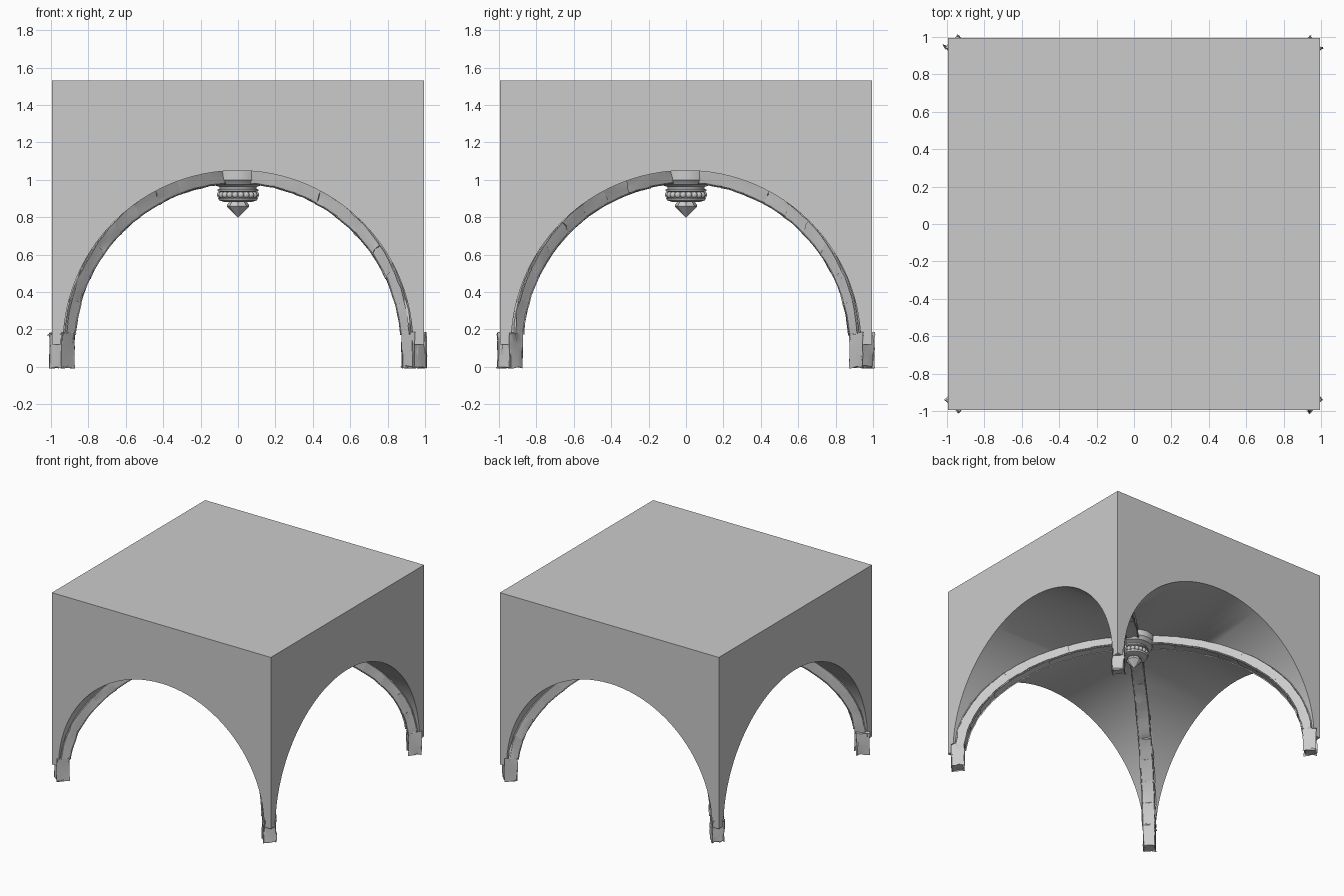
import bpy, bmesh, math, random
from mathutils import Matrix, Vector

if "Cube" in bpy.data.objects:
    bpy.data.objects.remove(bpy.data.objects["Cube"])

random.seed(4)
H, TOP, SPRING = 0.995, 1.53, 0.12      # block half width, top, springing height
A, B = 0.935, 0.93                      # arch half span and rise
N = 48


def finish(name, bm, angle=30):
    bmesh.ops.recalc_face_normals(bm, faces=bm.faces)
    me = bpy.data.meshes.new(name)
    bm.to_mesh(me)
    bm.free()
    ob = bpy.data.objects.new(name, me)
    bpy.context.collection.objects.link(ob)
    bpy.ops.object.select_all(action='DESELECT')
    ob.select_set(True)
    bpy.context.view_layer.objects.active = ob
    bpy.ops.object.shade_smooth_by_angle(angle=math.radians(angle))
    return ob


# Block hollowed by a groin vault: one side built, then turned four times
bm = bmesh.new()
arch = [(-A * math.cos(math.pi * i / N), SPRING + B * math.sin(math.pi * i / N)) for i in range(N + 1)]
arch[N // 2] = (0.0, SPRING + B)
for k in range(4):
    R = Matrix.Rotation(k * math.pi / 2, 3, 'Z')

    def face(*pts):
        bm.faces.new([bm.verts.new(R @ Vector(p)) for p in pts])

    face(*[(x, -H, z) for x, z in arch], (H, -H, SPRING), (H, -H, TOP), (-H, -H, TOP), (-H, -H, SPRING))
    for (x0, z0), (x1, z1) in zip(arch, arch[1:]):
        face((x0, -H, z0), (x1, -H, z1), (x1, -abs(x1), z1), (x0, -abs(x0), z0))
    face((A, -H, SPRING), (H, -H, SPRING), (H, -A, SPRING), (A, -A, SPRING))
    face((-H, -H, TOP), (H, -H, TOP), (0, 0, TOP))
bmesh.ops.remove_doubles(bm, verts=bm.verts, dist=1e-5)
bmesh.ops.dissolve_limit(bm, angle_limit=0.001, verts=[v for v in bm.verts if v.co.z > TOP - 0.01],
                         edges=[e for e in bm.edges if all(v.co.z > TOP - 0.01 for v in e.verts)])
finish("vault_block", bm)

# Diagonal rib curve sampled by arc length (in the plane of the diagonal)
A2 = A * math.sqrt(2)
t0, t1 = math.asin(0.06 / B), math.acos(0.108 / A)
samples = [t0 + (t1 - t0) * i / 400 for i in range(401)]
lengths = [0.0]
for a, b in zip(samples, samples[1:]):
    m = (a + b) / 2
    lengths.append(lengths[-1] + math.hypot(A2 * math.sin(m), B * math.cos(m)) * (b - a))
TOTAL = lengths[-1]


def rib_point(s, lateral, d):
    i = min(range(401), key=lambda j: abs(lengths[j] - s))
    t = samples[i]
    n = Vector((B * math.cos(t), 0, A2 * math.sin(t))).normalized()
    p = Vector((A2 * math.cos(t), 0, SPRING + B * math.sin(t)))
    inner = 0.042 + 0.018 * s / TOTAL
    off = -inner + (d + 0.5) * (inner + 0.025)
    return p + n * off + Vector((0, lateral * 0.088, 0))


def foot_point(u, lateral, d):
    return Vector((0.941 * math.sqrt(2) + d * 0.085, lateral * 0.09, (u + 0.5) * 0.177))


def stone(bm, mapping):
    # Chiselled stone: subdivided cube mapped into place, rounded and roughened
    sb = bmesh.new()
    bmesh.ops.create_cube(sb, size=1)
    bmesh.ops.subdivide_edges(sb, edges=sb.edges[:], cuts=2, use_grid_fill=True)
    hard = [e for e in sb.edges if e.calc_face_angle(0) > 1]
    for v in sb.verts:
        v.co = mapping(*v.co) + Vector([random.uniform(-0.0025, 0.0025) for _ in range(3)])
        v.co.z = max(v.co.z, 0)
    bmesh.ops.bevel(sb, geom=hard, offset=0.008, segments=2, profile=0.5, affect='EDGES')
    tmp = bpy.data.meshes.new("stone")
    sb.to_mesh(tmp)
    sb.free()
    bm.from_mesh(tmp)
    bpy.data.meshes.remove(tmp)


# Four diagonal ribs: foot stone plus nine arch stones each
STONES = 9
for k in range(4):
    bm = bmesh.new()
    stone(bm, foot_point)
    for j in range(STONES):
        L = TOTAL / STONES
        stone(bm, lambda u, v, d: rib_point((j + 0.5) * L + u * (L - 0.004), v, d))
    bmesh.ops.rotate(bm, verts=bm.verts, cent=(0, 0, 0),
                     matrix=Matrix.Rotation(math.pi / 4 + k * math.pi / 2, 3, 'Z'))
    finish(f"rib_{k + 1}", bm, 40)


def lathe(name, profile, sides, angle=30):
    bm = bmesh.new()
    verts = [bm.verts.new((r, 0, z)) for r, z in profile]
    edges = [bm.edges.new(p) for p in zip(verts, verts[1:])]
    bmesh.ops.spin(bm, geom=verts + edges, cent=(0, 0, 0), axis=(0, 0, 1),
                   angle=2 * math.pi, steps=sides)
    bmesh.ops.remove_doubles(bm, verts=bm.verts, dist=1e-5)
    return finish(name, bm, angle)


# Central boss with stepped mouldings
lathe("boss", [(0, 1.055), (0.155, 1.055), (0.155, 1.0), (0.145, 0.99), (0.135, 0.975), (0.115, 0.968),
               (0.1, 0.962), (0.1, 0.952), (0.11, 0.948), (0.11, 0.94), (0.095, 0.935), (0.095, 0.905),
               (0.106, 0.902), (0.1, 0.89), (0.075, 0.882), (0, 0.882)], 48)

# Bead ring
bm = bmesh.new()
for i in range(20):
    a = 2 * math.pi * (i + 0.5) / 20
    bmesh.ops.create_uvsphere(bm, u_segments=12, v_segments=8, radius=0.017,
                              matrix=Matrix.Translation((0.097 * math.cos(a), 0.097 * math.sin(a), 0.92)))
finish("boss_beads", bm, 60)

# Faceted pendant point
lathe("boss_pendant", [(0.045, 0.885), (0.06, 0.865), (0.06, 0.858), (0, 0.797)], 8)
